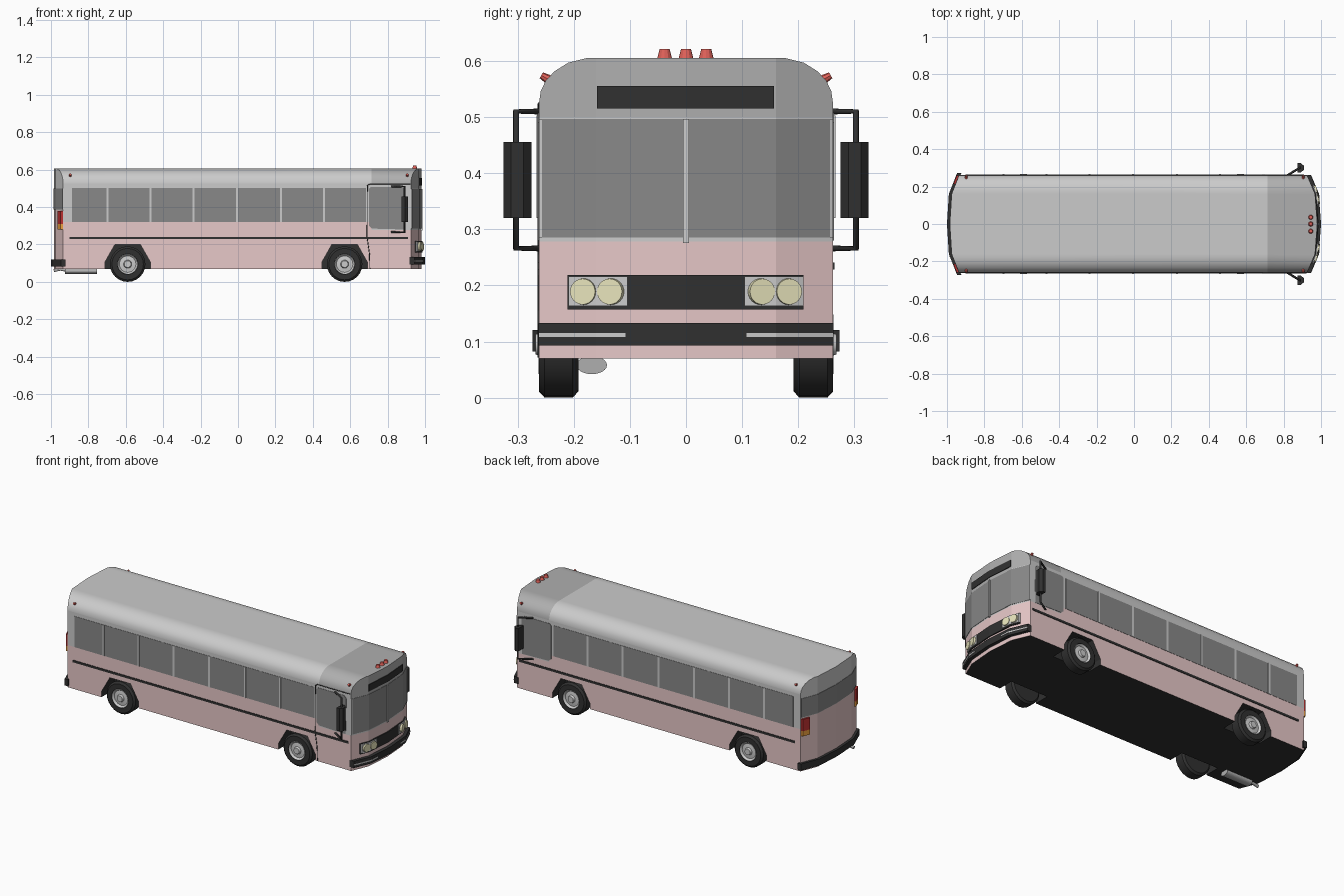
import bpy, bmesh, math
from mathutils import Matrix, Vector

if "Cube" in bpy.data.objects:
    bpy.data.objects.remove(bpy.data.objects["Cube"])


def material(name, rgb):
    m = bpy.data.materials.new(name)
    m.diffuse_color = (*rgb, 1)
    m.use_nodes = True
    m.node_tree.nodes["Principled BSDF"].inputs["Base Color"].default_value = m.diffuse_color
    return m


PINK = material("pink_paint", (0.8, 0.58, 0.58))
LIGHT = material("light_grey", (0.75, 0.75, 0.75))
DARK = material("dark_grey", (0.43, 0.43, 0.43))
BLACK = material("black_trim", (0.03, 0.03, 0.03))
GLASS = material("dark_glass", (0.25, 0.25, 0.25))
RED = material("red_lens", (0.75, 0.12, 0.1))
DEEP = material("tail_red", (0.5, 0.03, 0.03))
ORANGE = material("orange_lens", (0.85, 0.35, 0.05))
CREAM = material("headlight_lens", (0.8, 0.77, 0.5))


def finish(name, bm, *mats):
    bmesh.ops.recalc_face_normals(bm, faces=bm.faces[:])
    me = bpy.data.meshes.new(name)
    bm.to_mesh(me)
    bm.free()
    for m in mats:
        me.materials.append(m)
    ob = bpy.data.objects.new(name, me)
    bpy.context.collection.objects.link(ob)
    return ob


def add_prism(bm, pts, vec):
    f = bm.faces.new([bm.verts.new(p) for p in pts])
    ext = bmesh.ops.extrude_face_region(bm, geom=[f])["geom"]
    bmesh.ops.translate(bm, vec=vec, verts=[v for v in ext if isinstance(v, bmesh.types.BMVert)])


def prism(name, pts, vec, mat):
    bm = bmesh.new()
    add_prism(bm, pts, vec)
    return finish(name, bm, mat)


def box(name, x, y, z, mat):
    pts = [(x[0], y[0], z[0]), (x[1], y[0], z[0]), (x[1], y[1], z[0]), (x[0], y[1], z[0])]
    return prism(name, pts, (0, 0, z[1] - z[0]), mat)


def cone(name, loc, rot, r1, r2, depth, mat, segs=24):
    bm = bmesh.new()
    bmesh.ops.create_cone(bm, cap_ends=True, segments=segs, radius1=r1, radius2=r2, depth=depth,
                          matrix=Matrix.Translation(loc) @ rot)
    return finish(name, bm, mat)


def lathe(name, profile, x, z, side, mat):
    bm = bmesh.new()
    vs = [bm.verts.new((x + r, side * y, z)) for r, y in profile]
    es = [bm.edges.new(p) for p in zip(vs, vs[1:])]
    bmesh.ops.spin(bm, geom=vs + es, cent=(x, 0, z), axis=(0, 1, 0), angle=math.tau, steps=24)
    bmesh.ops.remove_doubles(bm, verts=bm.verts[:], dist=1e-5)
    ob = finish(name, bm, mat)
    bpy.ops.object.select_all(action='DESELECT')
    bpy.context.view_layer.objects.active = ob
    ob.select_set(True)
    bpy.ops.object.shade_smooth_by_angle(angle=math.radians(35))


def pipe(name, pts, r, mat):
    cu = bpy.data.curves.new(name, 'CURVE')
    cu.dimensions = '3D'
    cu.bevel_depth, cu.bevel_resolution, cu.use_fill_caps = r, 1, True
    sp = cu.splines.new('POLY')
    sp.points.add(len(pts) - 1)
    for p, co in zip(sp.points, pts):
        p.co = (*co, 1)
    cu.materials.append(mat)
    bpy.context.collection.objects.link(bpy.data.objects.new(name, cu))


# Faceted plan outline of the two bus ends: x for a given y
PLAN = {1: (0.98, 0.968, 0.925), -1: (0.985, 0.975, 0.935)}


def end_x(end, y):
    a, b, c = PLAN[end]
    t = abs(y)
    x = a + (b - a) * t / 0.16 if t < 0.16 else b + (c - b) * (t - 0.16) / 0.102
    return end * x


def end_panel(name, end, y, z, out, mat):
    ys = [y[0]] + [b for b in (-0.16, 0, 0.16) if y[0] < b < y[1]] + [y[1]]
    pts = [(end_x(end, v) + end * out, v, z[0]) for v in ys]
    pts += [(end_x(end, v) - end * 0.008, v, z[0]) for v in reversed(ys)]
    return prism(name, pts, (0, 0, z[1] - z[0]), mat)


# Body shell, columns across the width with a rounded roof edge
half = [(0.262, 0.525), (0.259, 0.546), (0.25, 0.565), (0.234, 0.582), (0.21, 0.597), (0.178, 0.605), (0.16, 0.605)]
cols = [(-y, z) for y, z in half] + [(0, 0.605)] + half[::-1]
bm = bmesh.new()
top = {e: [bm.verts.new((end_x(e, y), y, z)) for y, z in cols] for e in (1, -1)}
bot = {e: [bm.verts.new((end_x(e, y), y, 0.07)) for y, z in cols] for e in (1, -1)}
for i in range(len(cols) - 1):
    for a, b in ((top[1], top[-1]), (bot[1], bot[-1]), (top[1], bot[1]), (top[-1], bot[-1])):
        bm.faces.new((a[i], a[i + 1], b[i + 1], b[i]))
for i in (0, -1):
    bm.faces.new((top[1][i], top[-1][i], bot[-1][i], bot[1][i]))
cuts = [((0, 0, z), (0, 0, 1)) for z in (0.278, 0.32, 0.385, 0.5, 0.5249)] + [((0.715, 0, 0), (1, 0, 0))]
for co, no in cuts:
    bmesh.ops.bisect_plane(bm, geom=bm.verts[:] + bm.edges[:] + bm.faces[:], plane_co=co, plane_no=no)
bmesh.ops.recalc_face_normals(bm, faces=bm.faces[:])
for f in bm.faces:
    c, n = f.calc_center_median(), f.normal
    front, rear = n.x > 0.05, n.x < -0.05
    belt = 0.278 if front or c.x > 0.715 else 0.385 if rear else 0.32
    dark_from = 0.5 if front else 0.524
    if n.z < -0.9:
        f.material_index = 3
    elif c.z < belt:
        f.material_index = 0
    else:
        f.material_index = 2 if c.x > 0.715 and c.z > dark_from else 1
    f.smooth = not (front or rear)
for e in bm.edges:
    e.smooth = e.calc_face_angle(0) < 0.7
body = finish("body", bm, PINK, LIGHT, DARK, BLACK)

# Wheel wells cut from the body
AXLES = (-0.59, 0.57)
bm = bmesh.new()
for x in AXLES:
    for s in (1, -1):
        arch = [(-0.122, 0.03), (-0.122, 0.105), (-0.068, 0.2), (0.068, 0.2), (0.122, 0.105), (0.122, 0.03)]
        add_prism(bm, [(x + u, s * 0.17, z) for u, z in arch], (0, s * 0.15, 0))
for f in bm.faces:
    f.material_index = 3
cutter = finish("well_cutter", bm, PINK, LIGHT, DARK, BLACK)
cutter.hide_render = True
mod = body.modifiers.new("wells", 'BOOLEAN')
mod.operation, mod.solver, mod.object = 'DIFFERENCE', 'EXACT', cutter
bpy.context.view_layer.objects.active = body
bpy.ops.object.modifier_apply(modifier="wells")
bpy.data.objects.remove(cutter)

X90 = Matrix.Rotation(math.pi / 2, 4, 'X')
Y90 = Matrix.Rotation(math.pi / 2, 4, 'Y')
for s in (1, -1):
    side = lambda a, b: sorted((s * a, s * b))
    # Wheels
    for x in AXLES:
        lathe("tyre", [(0.052, 0.25), (0.055, 0.262), (0.084, 0.262), (0.095, 0.252), (0.095, 0.202), (0.084, 0.192), (0, 0.192)],
              x, 0.095, s, BLACK)
        lathe("wheel_rim", [(0, 0.268), (0.018, 0.268), (0.022, 0.256), (0.044, 0.253), (0.053, 0.263), (0.056, 0.255)],
              x, 0.095, s, LIGHT)
    # Side glazing, pillars and stripe
    box("side_windows", (-0.888, 0.685), side(0.255, 0.2635), (0.32, 0.503), GLASS)
    for x in (-0.698, -0.468, -0.238, -0.005, 0.23, 0.46):
        box("window_pillar", (x - 0.006, x + 0.006), side(0.255, 0.266), (0.32, 0.503), LIGHT)
    pane = [(0.7, 0.3), (0.715, 0.285), (0.89, 0.28), (0.895, 0.49), (0.88, 0.507), (0.71, 0.507), (0.7, 0.497)]
    prism("cab_window", [(x, s * 0.255, z) for x, z in pane], (0, s * 0.009, 0), GLASS)
    box("side_stripe", (-0.9, 0.91), side(0.255, 0.265), (0.228, 0.241), BLACK)
    # Mirrors on bracket arms
    pipe("mirror_arm", [(0.82, s * 0.26, 0.51), (0.89, s * 0.303, 0.51), (0.89, s * 0.303, 0.266),
                        (0.82, s * 0.26, 0.266)], 0.006, BLACK)
    head = [(0.875, 0.275), (0.892, 0.275), (0.908, 0.29), (0.908, 0.312), (0.892, 0.325), (0.875, 0.325)]
    prism("mirror_head", [(x, s * y, 0.32) for x, y in head], (0, 0, 0.136), BLACK)
    # Headlights
    end_panel("headlight_bezel", 1, side(0.104, 0.209), (0.163, 0.216), 0.012, LIGHT)
    for y in (0.133, 0.181):
        rot = Matrix.Rotation(s * math.radians(15), 4, 'Z') @ Y90
        cone("headlight", (end_x(1, y) + 0.006, s * y, 0.189), rot, 0.025, 0.023, 0.026, CREAM)
    end_panel("bumper_chrome", 1, side(0.108, 0.262), (0.108, 0.115), 0.022, LIGHT)
    # Windscreen edge trim
    end_panel("windscreen_edge", 1, side(0.257, 0.262), (0.285, 0.497), 0.004, LIGHT)
    # Corner marker lamps
    for x in (-0.897, 0.905):
        tilt = Matrix.Rotation(-s * math.radians(60), 4, 'X')
        cone("corner_marker", (x, s * 0.25, 0.57), tilt, 0.009, 0.006, 0.018, RED, 8)
    # Tail lights
    end_panel("tail_light", -1, side(0.215, 0.258), (0.31, 0.38), 0.012, DEEP)
    end_panel("rear_indicator", -1, side(0.215, 0.258), (0.28, 0.31), 0.012, ORANGE)

# Front and rear glazing
end_panel("windscreen", 1, (-0.259, 0.259), (0.285, 0.497), 0.002, GLASS)
end_panel("windscreen_divider", 1, (-0.005, 0.005), (0.276, 0.497), 0.006, LIGHT)
end_panel("rear_window", -1, (-0.258, 0.258), (0.388, 0.5), 0.002, GLASS)
# Front trim and bumpers
end_panel("destination_sign", 1, (-0.159, 0.157), (0.515, 0.555), 0.004, BLACK)
end_panel("grille", 1, (-0.211, 0.209), (0.157, 0.219), 0.007, BLACK)
end_panel("front_bumper", 1, (-0.263, 0.263), (0.093, 0.133), 0.02, BLACK)
end_panel("rear_bumper", -1, (-0.274, 0.274), (0.082, 0.121), 0.015, BLACK)
# Roof marker lamps
for y in (-0.038, 0, 0.036):
    cone("roof_marker", (0.945, y, 0.611), Matrix(), 0.014, 0.009, 0.02, RED, 12)
# Door seam on the kerb side
pipe("door_seam", [(0.705, -0.262, 0.072), (0.703, -0.262, 0.15), (0.69, -0.262, 0.24), (0.692, -0.262, 0.515),
                   (0.705, -0.262, 0.524), (0.922, -0.262, 0.524)], 0.0025, BLACK)
# Exhaust
muffler = cone("exhaust_muffler", (-0.84, -0.168, 0.058), Matrix.Diagonal((1, 1.7, 1, 1)) @ Y90, 0.016, 0.016, 0.17, DARK)
pipe("exhaust_pipe", [(-0.92, -0.168, 0.062), (-0.95, -0.168, 0.068), (-0.985, -0.168, 0.06)], 0.009, DARK)
